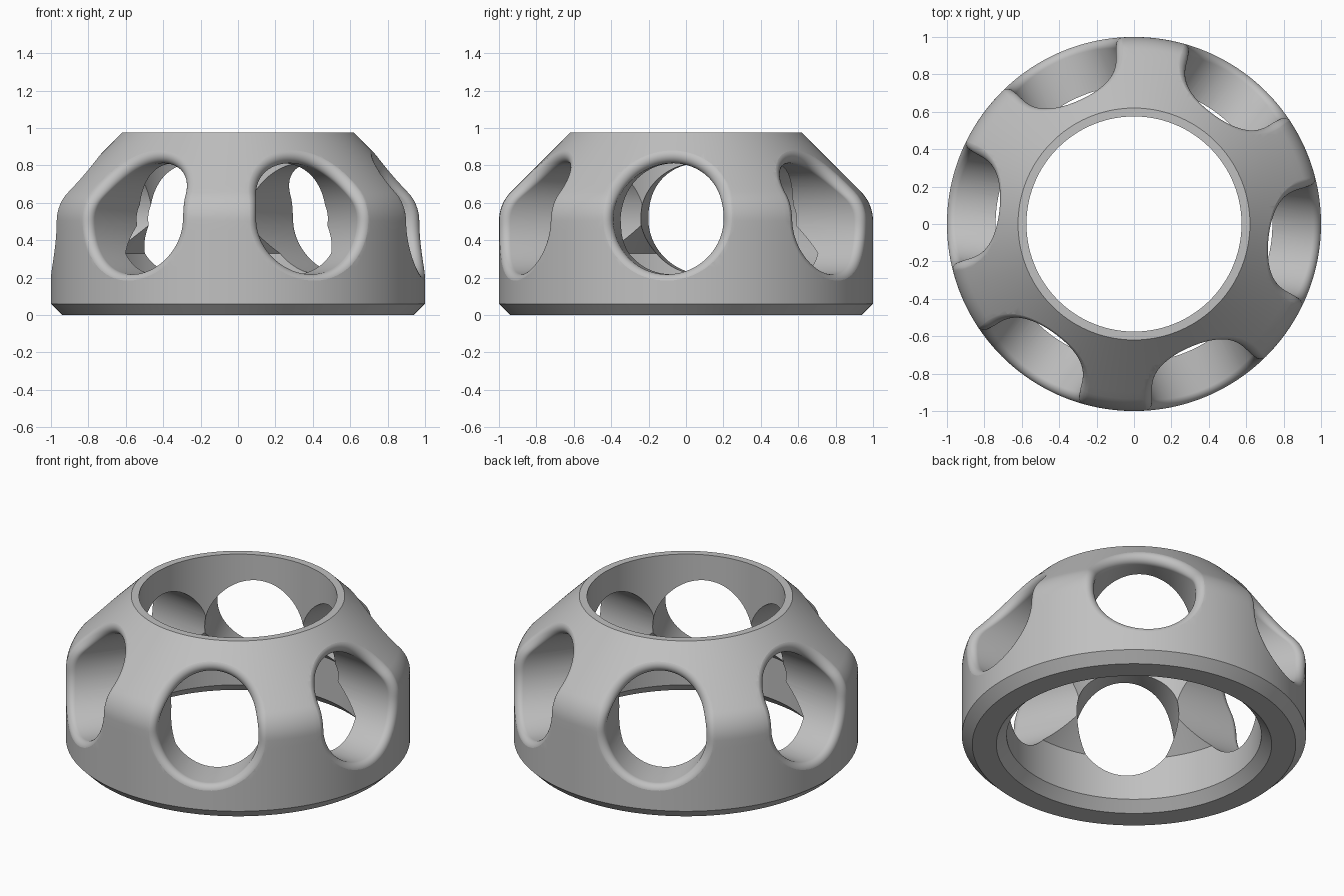
import bpy
import bmesh
from math import sin, cos, tan, atan2, sqrt, pi, radians
from mathutils import Vector

cube = bpy.data.objects.get("Cube")
if cube:
    bpy.data.objects.remove(cube, do_unlink=True)

SEGMENTS = 192
SHOULDER_Z, SHOULDER_R = 0.595, 0.22      # shoulder corner height and rounding
HOLE_R, HOLE_Z, LIP = 0.297, 0.515, 0.043  # window radius, height, rounded lip
HOLES, FIRST_ANGLE = 6, radians(-6)

grey = bpy.data.materials.new("plain_grey")
grey.use_nodes = True
grey.diffuse_color = (0.53, 0.53, 0.53, 1)
grey.node_tree.nodes["Principled BSDF"].inputs["Base Color"].default_value = (0.53, 0.53, 0.53, 1)


def make_object(name, bm):
    bmesh.ops.recalc_face_normals(bm, faces=bm.faces[:])
    mesh = bpy.data.meshes.new(name)
    bm.to_mesh(mesh)
    bm.free()
    mesh.materials.append(grey)
    obj = bpy.data.objects.new(name, mesh)
    bpy.context.collection.objects.link(obj)
    return obj


def bridge(bm, a, b):
    for i in range(len(a)):
        j = (i + 1) % len(a)
        bm.faces.new((a[i], a[j], b[j], b[i]))


def rounded_profile(corners, steps=8, spacing=0.05):
    """Closed profile from (radius, height, rounding) corners."""
    points = []
    for i, (r, z, rounding) in enumerate(corners):
        p = Vector((r, z))
        to_prev = (Vector(corners[i - 1][:2]) - p).normalized()
        to_next = (Vector(corners[(i + 1) % len(corners)][:2]) - p).normalized()
        if not rounding:
            points.append(p)
            continue
        half = to_prev.angle(to_next) / 2
        centre = p + (to_prev + to_next).normalized() * rounding / sin(half)
        start = p + to_prev * rounding / tan(half) - centre
        end = p + to_next * rounding / tan(half) - centre
        for k in range(steps + 1):
            spoke = start.lerp(end, k / steps).normalized()
            points.append(centre + spoke * rounding)
    # Split long straight runs
    result = []
    for i, p in enumerate(points):
        q = points[(i + 1) % len(points)]
        n = max(1, round((q - p).length / spacing))
        result += [p.lerp(q, k / n) for k in range(n)]
    return result


# Ring body: one closed profile turned around the vertical axis
profile = rounded_profile([
    (0.94, 0, 0), (1, 0.06, 0), (1, SHOULDER_Z, SHOULDER_R), (0.62, 0.975, 0),
    (0.575, 0.975, 0), (0.575, 0.495, 0.08), (0.74, 0.33, 0), (0.74, 0.06, 0), (0.80, 0, 0)])
bm = bmesh.new()
rings = [[bm.verts.new((p.x * cos(2 * pi * k / SEGMENTS), p.x * sin(2 * pi * k / SEGMENTS), p.y))
          for k in range(SEGMENTS)] for p in profile]
for i, ring in enumerate(rings):
    bridge(bm, rings[i - 1], ring)
body = make_object("windowed_ring", bm)


def outer_radius(z):
    start = SHOULDER_Z - SHOULDER_R * tan(pi / 8)
    if z < start:
        return 1.0
    if z < start + SHOULDER_R * sin(pi / 4):
        return 1 - SHOULDER_R + sqrt(SHOULDER_R ** 2 - (z - start) ** 2)
    return 1 + SHOULDER_Z - z


def surface_depth(rho, t):
    return sqrt(outer_radius(HOLE_Z + rho * sin(t)) ** 2 - (rho * cos(t)) ** 2)


def slope(rho, t):
    h = 0.0005
    return (surface_depth(rho + h, t) - surface_depth(rho - h, t)) / (2 * h)


def lip_section(t, steps=16):
    """Window wall, lip arc and outer wall as (distance from axis, depth)."""
    low, high = HOLE_R, HOLE_R + 3 * LIP
    for _ in range(30):
        rho = (low + high) / 2
        m = slope(rho, t)
        if rho + LIP * m / sqrt(1 + m * m) < HOLE_R + LIP:
            low = rho
        else:
            high = rho
    centre = surface_depth(rho, t) - LIP / sqrt(1 + m * m) + 0.001
    end = atan2(1, -m)
    section = [(HOLE_R, 0.3)]
    for k in range(steps + 1):
        a = pi + (end - pi) * k / steps
        section.append((HOLE_R + LIP + LIP * cos(a), centre + LIP * sin(a)))
    return section + [(section[-1][0], 1.2)]


# Window cutters: round plugs flared to leave a rounded outer lip
AROUND = 96
angles = [2 * pi * (k + 0.5) / AROUND for k in range(AROUND)]
sections = [lip_section(t) for t in angles]
bpy.context.view_layer.objects.active = body
for h in range(HOLES):
    heading = FIRST_ANGLE + h * 2 * pi / HOLES
    ca, sa = cos(heading), sin(heading)
    bm = bmesh.new()
    loops = []
    for level in range(len(sections[0])):
        loop = []
        for t, section in zip(angles, sections):
            rho, d = section[level]
            u = rho * cos(t)
            loop.append(bm.verts.new((d * ca - u * sa, d * sa + u * ca, HOLE_Z + rho * sin(t))))
        loops.append(loop)
    for a, b in zip(loops, loops[1:]):
        bridge(bm, a, b)
    bm.faces.new(loops[0])
    bm.faces.new(loops[-1])
    cutter = make_object("window_cutter", bm)
    cutter.hide_render = True
    cut = body.modifiers.new("window", 'BOOLEAN')
    cut.operation = 'DIFFERENCE'
    cut.solver = 'EXACT'
    cut.object = cutter
    bpy.ops.object.modifier_apply(modifier=cut.name)
    bpy.data.objects.remove(cutter, do_unlink=True)

# Smooth surfaces with crisp chamfers and rims
bpy.ops.object.select_all(action='DESELECT')
body.select_set(True)
bpy.ops.object.shade_smooth_by_angle(angle=radians(12))
